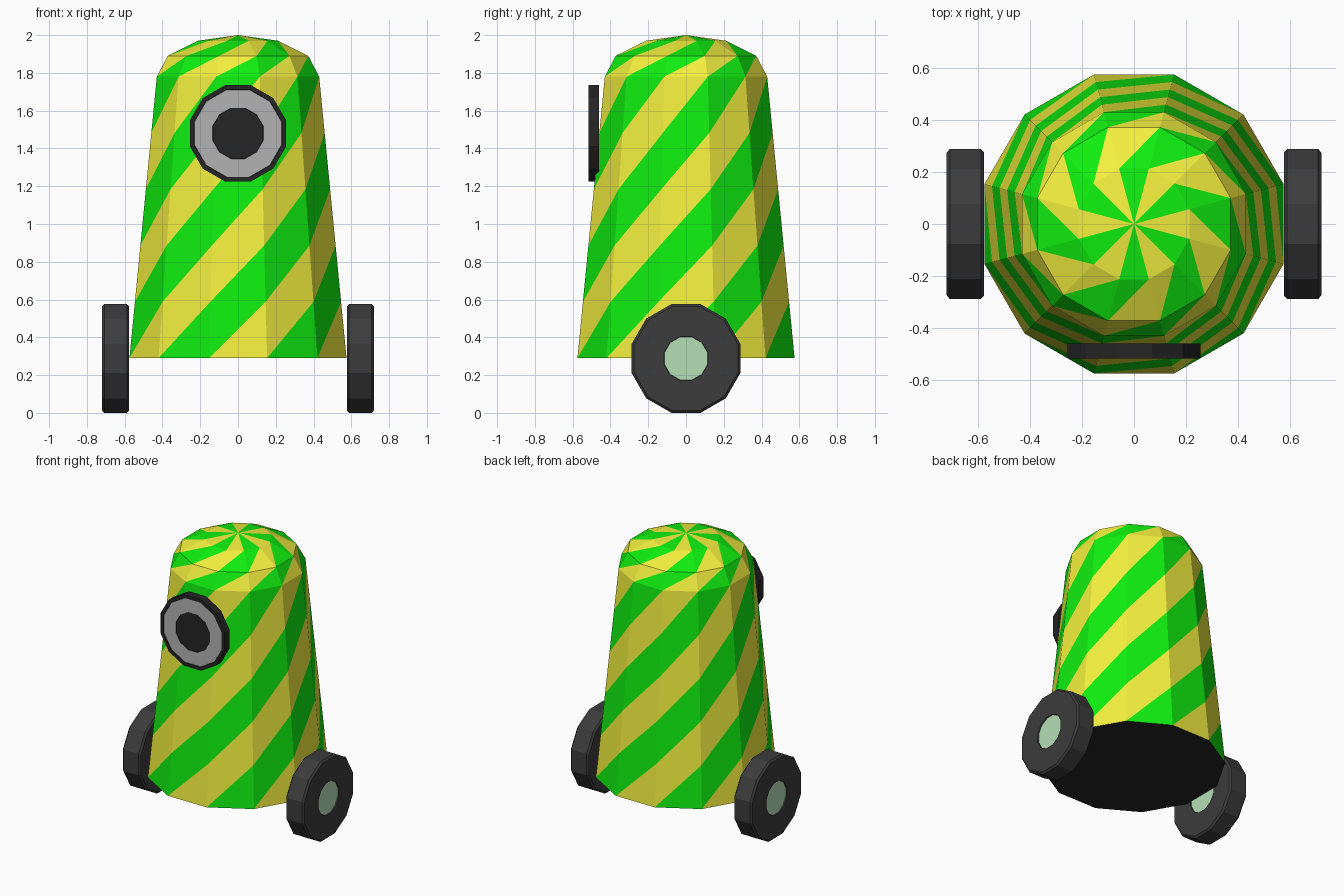
import bpy, bmesh
from math import cos, sin, radians
from mathutils import Matrix

if "Cube" in bpy.data.objects:
    bpy.data.objects.remove(bpy.data.objects["Cube"])

SIDES = 12


def material(name, rgb):
    m = bpy.data.materials.new(name)
    m.diffuse_color = (*rgb, 1)
    m.use_nodes = True
    m.node_tree.nodes["Principled BSDF"].inputs["Base Color"].default_value = m.diffuse_color
    return m


YELLOW = material("yellow", (0.9, 0.87, 0.05))
GREEN = material("green", (0.005, 0.85, 0.005))
RUBBER = material("dark_rubber", (0.045, 0.045, 0.045))
BLACK = material("black", (0.018, 0.018, 0.018))
GREY = material("grey", (0.45, 0.45, 0.45))
MINT = material("mint", (0.46, 0.74, 0.47))


def lathe(name, profile, bands, mats, matrix=Matrix()):
    """Twelve-sided solid from (radius, height) points, closed at radius 0.
    Each band has a material index, 'twist' (diagonal stripes) or 'fan'."""
    bm = bmesh.new()
    rings = []
    for r, h in profile:
        if r == 0:
            rings.append([bm.verts.new((0, 0, h))] * SIDES)
        else:
            angles = [radians(-105 + 360 / SIDES * i) for i in range(SIDES)]
            rings.append([bm.verts.new((r * cos(a), r * sin(a), h)) for a in angles])
    row = 0
    for j, band in enumerate(bands):
        low, high = rings[j], rings[j + 1]
        for i in range(SIDES):
            k = (i + 1) % SIDES
            if band == 'twist':
                # each row climbs one side, so the stripes spiral up
                bm.faces.new((low[i], low[k], high[k])).material_index = (i - row) % 2
                bm.faces.new((low[i], high[k], high[i])).material_index = (i - row - 1) % 2
            else:
                corners = list(dict.fromkeys((low[i], low[k], high[k], high[i])))
                f = bm.faces.new(corners)
                f.material_index = (i - row) % 2 if band == 'fan' else band
        if band == 'twist':
            row += 1
    bmesh.ops.recalc_face_normals(bm, faces=bm.faces)
    bm.transform(matrix)
    mesh = bpy.data.meshes.new(name)
    bm.to_mesh(mesh)
    bm.free()
    for m in mats:
        mesh.materials.append(m)
    ob = bpy.data.objects.new(name, mesh)
    bpy.context.collection.objects.link(ob)
    return ob


# Striped tapered body with rounded cap and dark underside
ROWS = 5
wall = [(0.595 - 0.15 * t / ROWS, 0.29 + 1.49 * t / ROWS) for t in range(ROWS + 1)]
lathe("body",
      [(0, 0.29)] + wall + [(0.385, 1.89), (0.22, 1.97), (0, 2.0)],
      [2] + ['twist'] * (ROWS + 2) + ['fan'],
      [YELLOW, GREEN, BLACK])

# Round eye on the front: black rim, grey ring, black pupil
lathe("eye",
      [(0, 0.46), (0.264, 0.46), (0.264, 0.517), (0.24, 0.517), (0.238, 0.512),
       (0.14, 0.512), (0.138, 0.507), (0, 0.507)],
      [0, 0, 0, 0, 1, 0, 0],
      [BLACK, GREY],
      Matrix.Translation((0, 0, 1.48)) @ Matrix.Rotation(radians(90), 4, 'X'))

# Wheels with a chamfered tread and a pale hub on both faces
half = [(0, 0.064), (0.118, 0.064), (0.12, 0.072), (0.285, 0.072), (0.298, 0.06)]
wheel_profile = [(r, -h) for r, h in half] + half[::-1]
for side, label in ((-1, "left"), (1, "right")):
    lathe(label + "_wheel", wheel_profile,
          [1, 0, 0, 0, 0, 0, 0, 0, 1], [RUBBER, MINT],
          Matrix.Translation((side * 0.648, 0, 0.288)) @ Matrix.Rotation(radians(90), 4, 'Y'))
